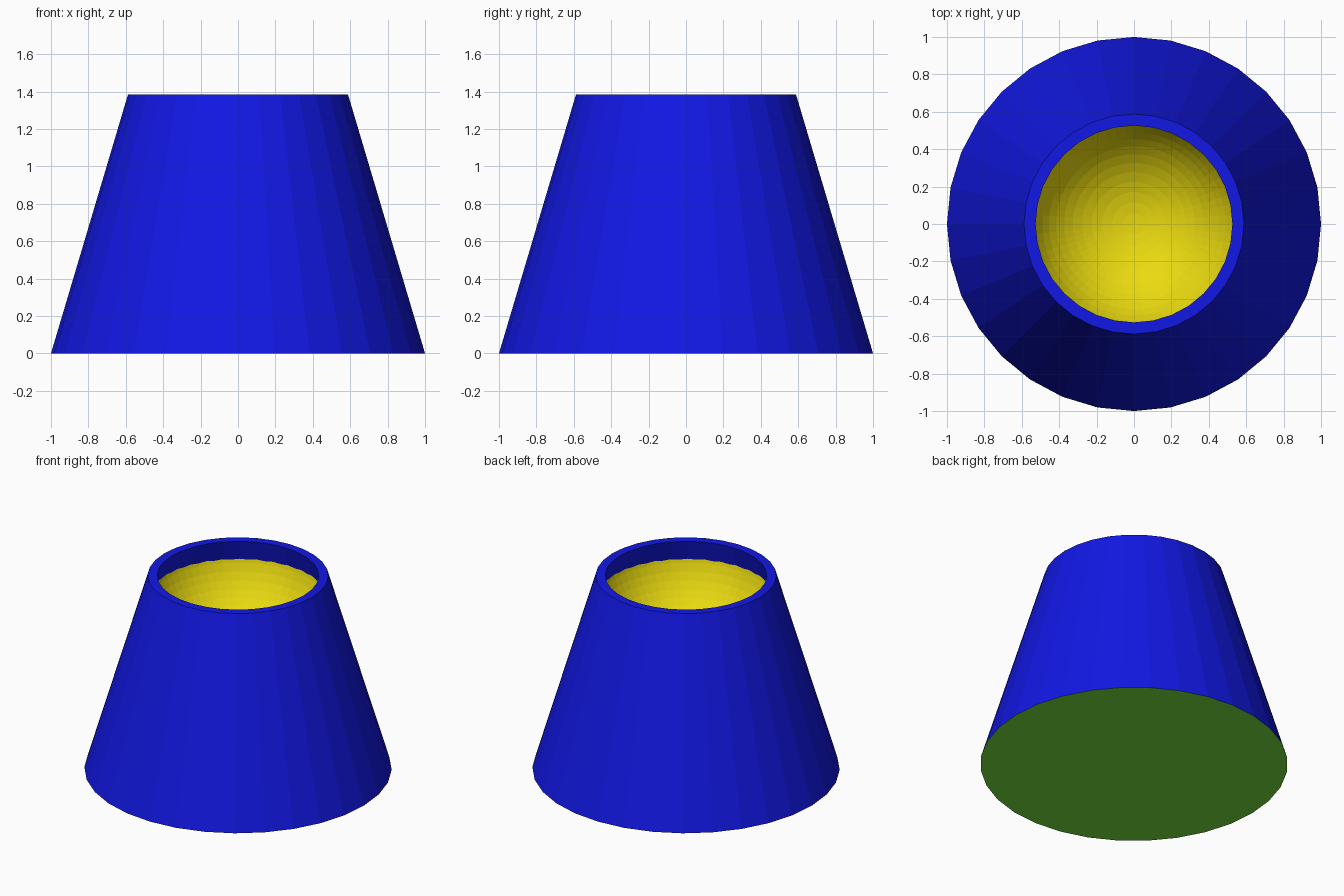
import bpy, bmesh, math

if "Cube" in bpy.data.objects:
    bpy.data.objects.remove(bpy.data.objects["Cube"])

SIDES = 32
HEIGHT = 1.385
BASE_R, TOP_R, WALL = 1.0, 0.588, 0.062


def material(name, rgb):
    m = bpy.data.materials.new(name)
    m.diffuse_color = (*rgb, 1.0)
    m.use_nodes = True
    m.node_tree.nodes["Principled BSDF"].inputs["Base Color"].default_value = m.diffuse_color
    return m


def add_object(name, bm, mat):
    mesh = bpy.data.meshes.new(name)
    bm.to_mesh(mesh)
    bm.free()
    mesh.materials.append(mat)
    obj = bpy.data.objects.new(name, mesh)
    bpy.context.collection.objects.link(obj)
    return obj


def ring(bm, radius, z):
    return [bm.verts.new((radius * math.cos(2 * math.pi * i / SIDES),
                          radius * math.sin(2 * math.pi * i / SIDES), z))
            for i in range(SIDES)]


# Tapered hollow wall: outside, flat rim, parallel inside
bm = bmesh.new()
profile = [(BASE_R, 0), (TOP_R, HEIGHT), (TOP_R - WALL, HEIGHT), (BASE_R - WALL, 0)]
rings = [ring(bm, r, z) for r, z in profile]
for a, b in zip(rings, rings[1:]):
    for i in range(SIDES):
        j = (i + 1) % SIDES
        bm.faces.new((a[i], a[j], b[j], b[i]))
add_object("tapered_wall", bm, material("blue", (0.006, 0.009, 0.78)))

# Flat floor facing down
bm = bmesh.new()
bm.faces.new(list(reversed(ring(bm, BASE_R, 0))))
add_object("base_disc", bm, material("green", (0.19, 0.77, 0.053)))

# Round bowl set in the mouth: lower part of a sphere, facing inward
bm = bmesh.new()
bmesh.ops.create_uvsphere(bm, u_segments=64, v_segments=32, radius=0.588)
bmesh.ops.translate(bm, vec=(0, 0, HEIGHT), verts=bm.verts)
bmesh.ops.bisect_plane(bm, geom=bm.verts[:] + bm.edges[:] + bm.faces[:],
                       plane_co=(0, 0, 1.27), plane_no=(0, 0, 1), clear_outer=True)
bmesh.ops.reverse_faces(bm, faces=bm.faces[:])
add_object("inner_bowl", bm, material("yellow", (0.82, 0.7, 0.005)))
